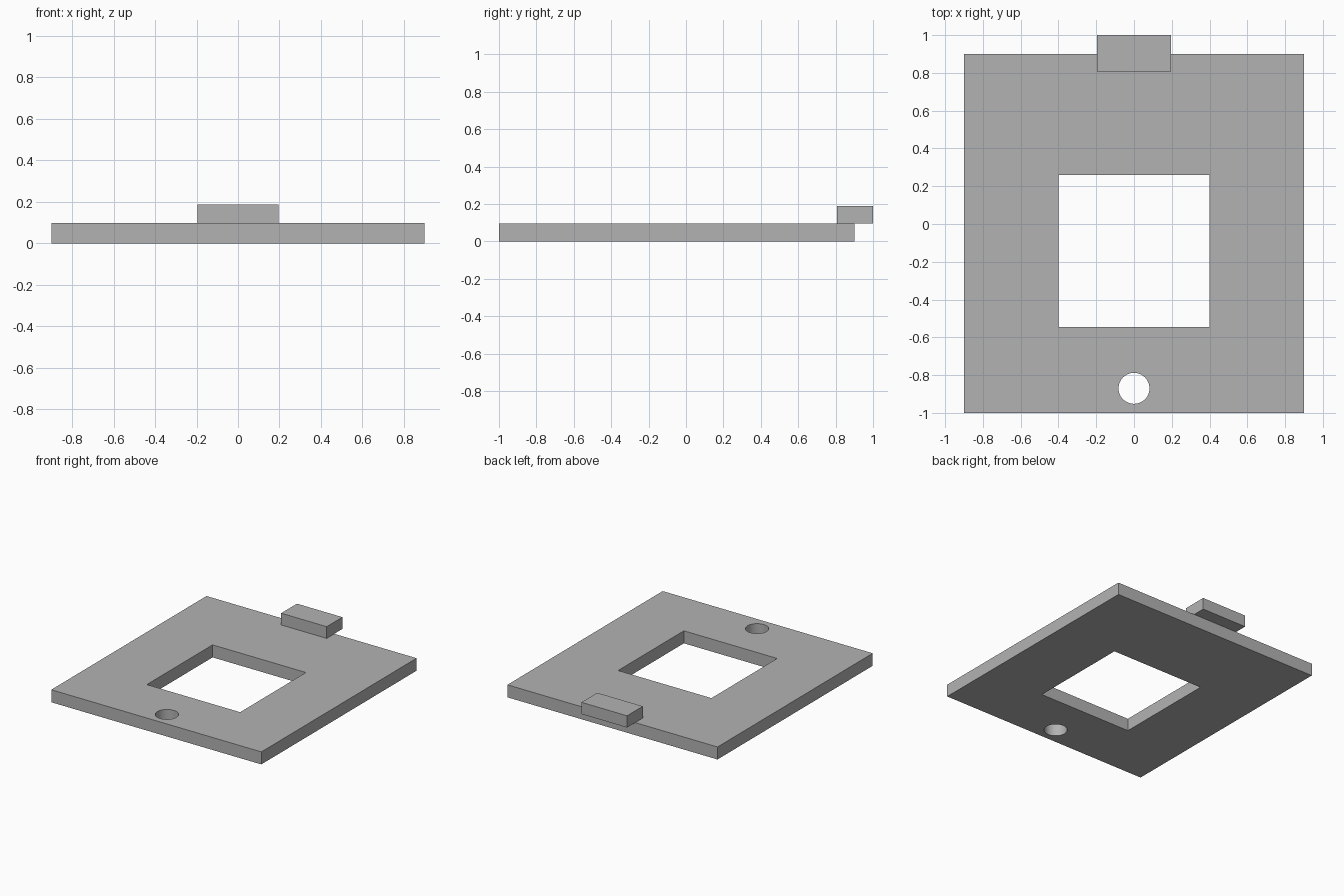
import bpy
import bmesh
from math import cos, sin, tau, radians

cube = bpy.data.objects.get("Cube")
if cube:
    bpy.data.objects.remove(cube, do_unlink=True)

grey = bpy.data.materials.new("plain grey")
grey.use_nodes = True
grey.diffuse_color = (0.45, 0.45, 0.45, 1)
grey.node_tree.nodes["Principled BSDF"].inputs["Base Color"].default_value = grey.diffuse_color


def rectangle(x0, x1, y0, y1):
    return [(x0, y0), (x1, y0), (x1, y1), (x0, y1)]


def circle(x, y, radius, sides=48):
    return [(x + radius * cos(tau * i / sides), y + radius * sin(tau * i / sides))
            for i in range(sides)]


def extruded(name, loops, bottom, top):
    """Fill the first loop, leaving the others as holes, and extrude it upward."""
    bm = bmesh.new()
    for loop in loops:
        verts = [bm.verts.new((x, y, bottom)) for x, y in loop]
        for a, b in zip(verts, verts[1:] + verts[:1]):
            bm.edges.new((a, b))
    bmesh.ops.triangle_fill(bm, edges=bm.edges[:], use_beauty=True, normal=(0, 0, 1))
    result = bmesh.ops.extrude_face_region(bm, geom=bm.faces[:], use_keep_orig=True)
    moved = [g for g in result["geom"] if isinstance(g, bmesh.types.BMVert)]
    bmesh.ops.translate(bm, verts=moved, vec=(0, 0, top - bottom))
    bmesh.ops.recalc_face_normals(bm, faces=bm.faces[:])
    mesh = bpy.data.meshes.new(name)
    bm.to_mesh(mesh)
    bm.free()
    mesh.materials.append(grey)
    obj = bpy.data.objects.new(name, mesh)
    bpy.context.collection.objects.link(obj)
    # Smooth round hole wall, sharp corners
    bpy.ops.object.select_all(action="DESELECT")
    obj.select_set(True)
    bpy.context.view_layer.objects.active = obj
    bpy.ops.object.shade_smooth_by_angle(angle=radians(30))
    return obj


# Flat plate with a square window and a round hanging hole
extruded("base_plate",
         [rectangle(-0.9, 0.9, -1, 0.9),
          rectangle(-0.4, 0.4, -0.545, 0.26),
          circle(0, -0.87, 0.082)],
         0, 0.097)

# Block overhanging the back edge
extruded("back_tab", [rectangle(-0.195, 0.195, 0.807, 1)], 0.097, 0.188)
